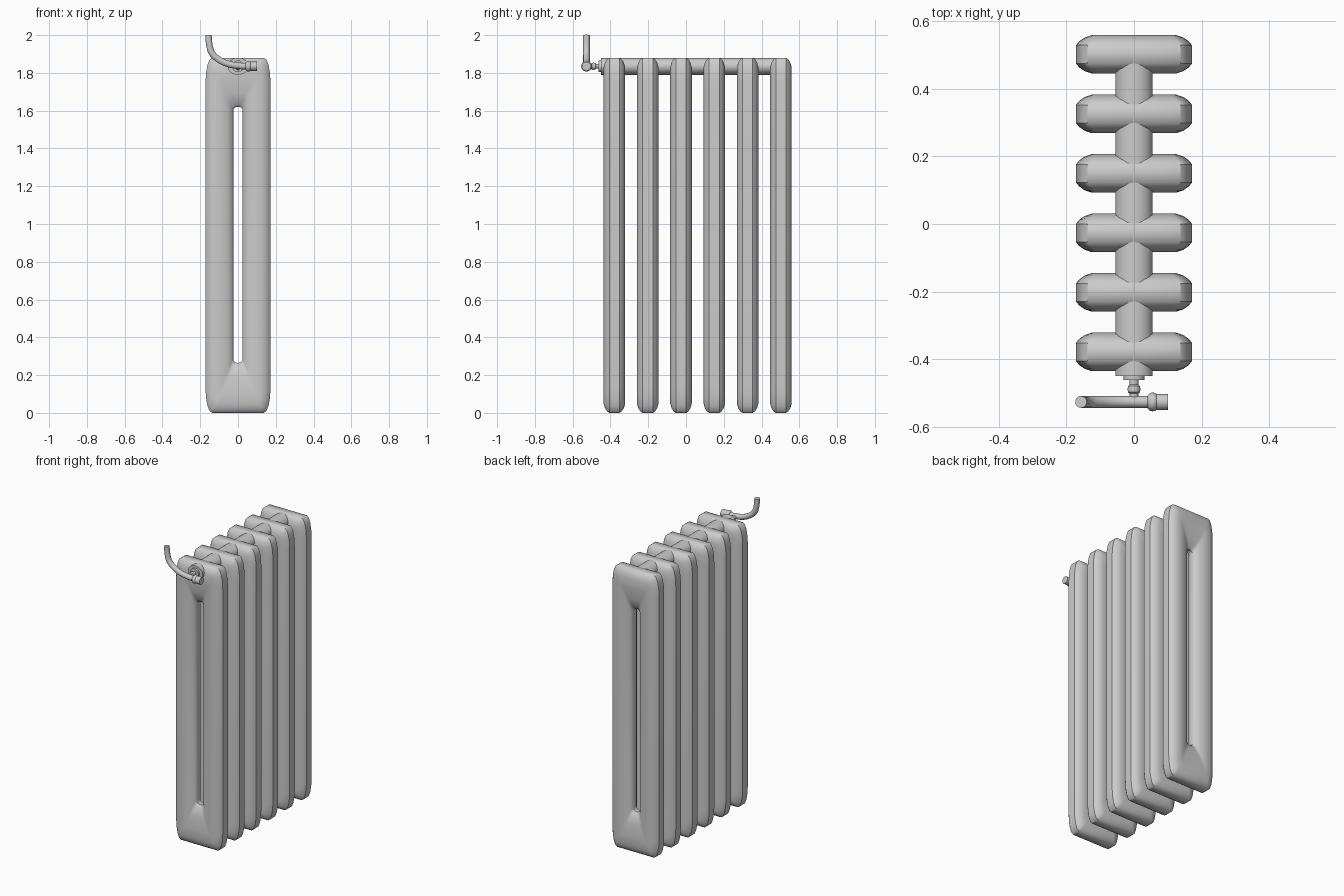
import bpy, bmesh, math
from mathutils import Matrix

if "Cube" in bpy.data.objects:
    bpy.data.objects.remove(bpy.data.objects["Cube"])

PIPE_Z = 1.835
HANDLE_Y = -0.527


def finish(name, bm, angle=40):
    bmesh.ops.recalc_face_normals(bm, faces=bm.faces)
    me = bpy.data.meshes.new(name)
    bm.to_mesh(me)
    bm.free()
    me.shade_smooth()
    me.set_sharp_from_angle(angle=math.radians(angle))
    ob = bpy.data.objects.new(name, me)
    bpy.context.collection.objects.link(ob)
    return ob


def rounded_loop(hw, z0, z1, rx, rz, n=4):
    """Rectangle outline in x/z with elliptical corners."""
    pts = []
    corners = [(hw - rx, z1 - rz), (rx - hw, z1 - rz), (rx - hw, z0 + rz), (hw - rx, z0 + rz)]
    for i, (cx, cz) in enumerate(corners):
        for k in range(n + 1):
            a = math.pi / 2 * (i + k / n)
            pts.append((cx + rx * math.cos(a), cz + rz * math.sin(a)))
    return pts


def bridge(bm, rings):
    """Join consecutive closed rings of vertices with quads."""
    for a, b in zip(rings, rings[1:]):
        for i in range(len(a)):
            j = (i + 1) % len(a)
            bm.faces.new((a[i], a[j], b[j], b[i]))


def lathe(name, profile, matrix, sides=24):
    """Revolve (radius, height) points around z, then place with matrix."""
    bm = bmesh.new()
    rings = [[bm.verts.new((r * math.cos(2 * math.pi * k / sides),
                            r * math.sin(2 * math.pi * k / sides), h))
              for k in range(sides)] for r, h in profile]
    bridge(bm, rings)
    bm.faces.new(rings[0])
    bm.faces.new(rings[-1])
    bmesh.ops.transform(bm, matrix=matrix, verts=bm.verts)
    return finish(name, bm)


# Radiator section: nested outlines from the outer rim, over the ridge, into the slot
# (half width, bottom z, top z, corner rx, corner rz, half thickness)
outlines = [
    (0.172, 0.000, 1.880, 0.035, 0.130, 0.027),
    (0.162, 0.008, 1.872, 0.035, 0.120, 0.039),
    (0.146, 0.025, 1.855, 0.030, 0.090, 0.050),
    (0.125, 0.050, 1.830, 0.020, 0.060, 0.057),
    (0.090, 0.110, 1.770, 0.010, 0.030, 0.057),
    (0.055, 0.195, 1.690, 0.012, 0.020, 0.047),
    (0.033, 0.252, 1.633, 0.018, 0.020, 0.032),
    (0.024, 0.265, 1.620, 0.020, 0.020, 0.016),
]
bm = bmesh.new()
front = [[bm.verts.new((x, -o[5], z)) for x, z in rounded_loop(*o[:5])] for o in outlines]
back = [[bm.verts.new((x, o[5], z)) for x, z in rounded_loop(*o[:5])] for o in outlines]
bridge(bm, front + back[::-1] + front[:1])
first = finish("radiator_section_1", bm, 35)
first.location.y = -0.379
for i in range(1, 6):
    ob = bpy.data.objects.new(f"radiator_section_{i + 1}", first.data)
    ob.location.y = -0.379 + i * 0.1763
    bpy.context.collection.objects.link(ob)

# Pipe linking all the sections, slightly oval
along_y = Matrix.Translation((0, 0, PIPE_Z)) @ Matrix.Rotation(-math.pi / 2, 4, 'X')
oval = along_y @ Matrix.Diagonal((1, 0.82, 1, 1))
lathe("header_pipe", [(0.055, -0.45), (0.055, 0.50)], oval, 32)
lathe("end_plug", [(0.031, -0.462), (0.031, -0.44)], along_y)

# Valve stem with a collar and ball
lathe("valve_stem", [(0.013, -0.45), (0.013, -0.476), (0.018, -0.480), (0.019, -0.490),
                     (0.018, -0.498), (0.013, -0.502), (0.013, -0.527)], along_y)

# Valve head lying along x
along_x = Matrix.Translation((0, HANDLE_Y, PIPE_Z)) @ Matrix.Rotation(math.pi / 2, 4, 'Y')
lathe("valve_head", [(0.018, 0.040), (0.026, 0.047), (0.028, 0.055), (0.026, 0.064),
                     (0.024, 0.066), (0.024, 0.100)], along_x)

# Bent supply tube
cu = bpy.data.curves.new("supply_tube", 'CURVE')
cu.dimensions = '3D'
cu.bevel_depth = 0.018
cu.bevel_resolution = 3
cu.resolution_u = 5
cu.use_fill_caps = True
path = [(0.05, 1.835), (0.0, 1.838), (-0.06, 1.850), (-0.105, 1.873),
        (-0.138, 1.905), (-0.15, 1.94), (-0.157, 2.0)]
sp = cu.splines.new('BEZIER')
sp.bezier_points.add(len(path) - 1)
for bp, (x, z) in zip(sp.bezier_points, path):
    bp.co = (x, HANDLE_Y, z)
    bp.handle_left_type = bp.handle_right_type = 'AUTO'
sp.use_smooth = True
tube = bpy.data.objects.new("supply_tube", cu)
bpy.context.collection.objects.link(tube)
